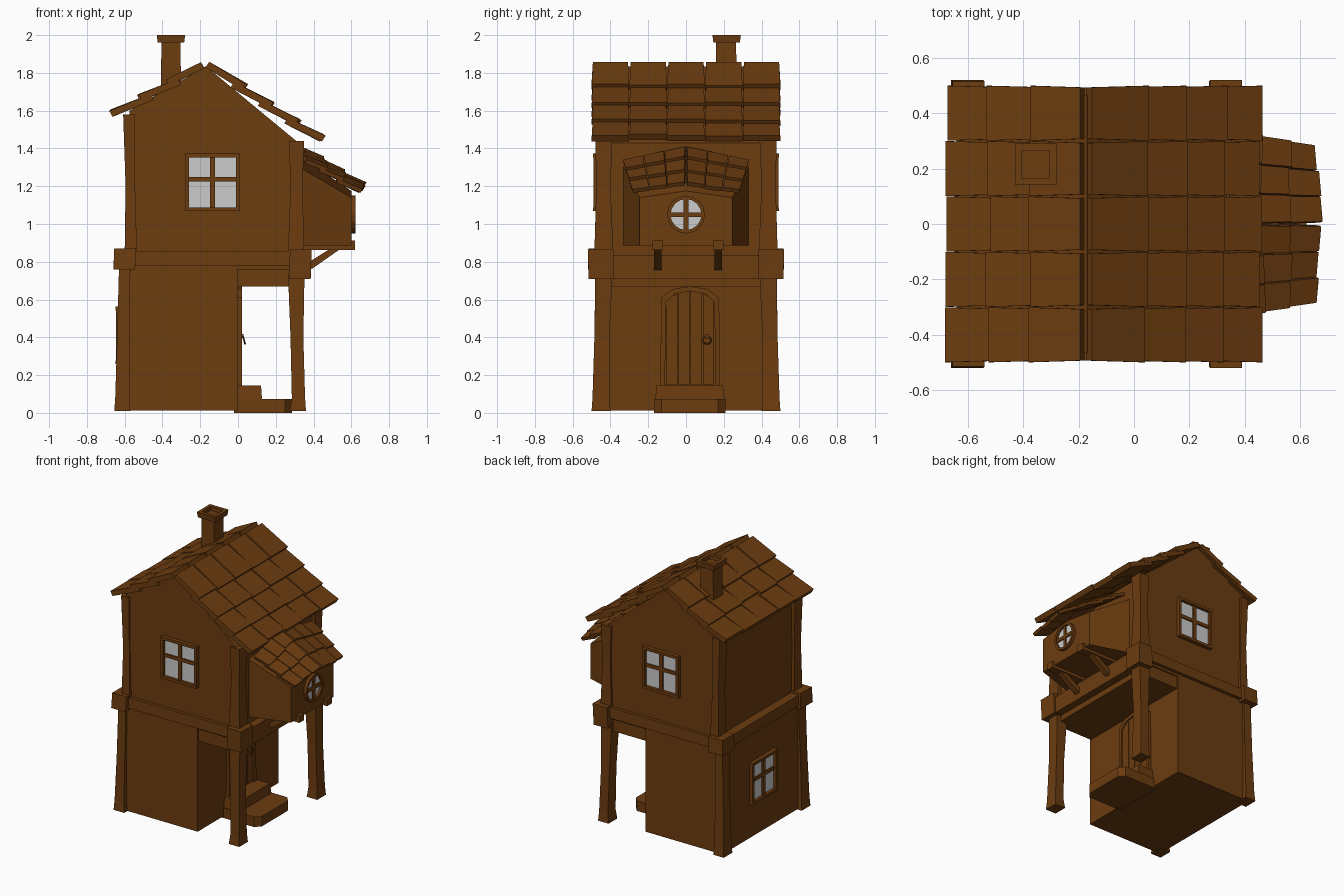
import bpy, bmesh, math, random
from mathutils import Vector

if "Cube" in bpy.data.objects:
    bpy.data.objects.remove(bpy.data.objects["Cube"])

random.seed(4)
brown = bpy.data.materials.new("brown_wood")
brown.diffuse_color = (0.15, 0.045, 0.005, 1)
brown.use_nodes = True
brown.node_tree.nodes["Principled BSDF"].inputs["Base Color"].default_value = brown.diffuse_color


def build(name, lofts, mat=brown):
    """One object from lofts; each loft is a list of rings, capped at both ends."""
    bm = bmesh.new()
    for rings in lofts:
        vs = [[bm.verts.new(p) for p in r] for r in rings]
        n = len(vs[0])
        for a, b in zip(vs, vs[1:]):
            for i in range(n):
                j = (i + 1) % n
                bm.faces.new((a[i], a[j], b[j], b[i]))
        bm.faces.new(vs[0])
        bm.faces.new(vs[-1][::-1])
    bmesh.ops.recalc_face_normals(bm, faces=bm.faces)
    me = bpy.data.meshes.new(name)
    bm.to_mesh(me)
    bm.free()
    if mat:
        me.materials.append(mat)
    ob = bpy.data.objects.new(name, me)
    bpy.context.collection.objects.link(ob)
    return ob


def rect(z, x0, x1, y0, y1):
    return [(x0, y0, z), (x1, y0, z), (x1, y1, z), (x0, y1, z)]


def box(x0, x1, y0, y1, z0, z1):
    return [rect(z0, x0, x1, y0, y1), rect(z1, x0, x1, y0, y1)]


def along_x(pts, x0, x1):
    return [[(x, y, z) for y, z in pts] for x in (x0, x1)]


# Walls: lower room, gabled upper floor, porch ceiling
build("lower_wall", [box(-0.62, 0.0, -0.465, 0.465, 0.012, 0.78)])
gable = [(-0.575, 0.76), (0.32, 0.76), (0.32, 1.43), (-0.17, 1.835), (-0.575, 1.6)]
build("upper_wall", [[[(x, y, z) for x, z in gable] for y in (-0.465, 0.465)]])
build("porch_ceiling", [box(-0.02, 0.32, -0.455, 0.455, 0.67, 0.77)])

# Corner posts and belt blocks, mirrored front to back
for side, s in (("front", -1), ("back", 1)):
    def post(name, *secs):
        build(f"{side}_{name}", [[rect(z, x0, x1, s * a, s * b) for z, x0, x1, a, b in secs]])
    post("left_lower_post", (0.01, -0.655, -0.57, 0.4, 0.5), (0.08, -0.65, -0.575, 0.405, 0.495),
         (0.4, -0.64, -0.575, 0.405, 0.485), (0.77, -0.63, -0.57, 0.395, 0.48))
    post("right_lower_post", (0.01, 0.275, 0.36, 0.4, 0.5), (0.08, 0.285, 0.355, 0.405, 0.495),
         (0.4, 0.278, 0.346, 0.405, 0.485), (0.73, 0.265, 0.352, 0.39, 0.48))
    post("left_upper_post", (0.85, -0.6, -0.535, 0.395, 0.485), (1.2, -0.595, -0.545, 0.4, 0.475),
         (1.58, -0.608, -0.545, 0.39, 0.48))
    post("right_upper_post", (0.85, 0.265, 0.35, 0.385, 0.485), (1.2, 0.278, 0.342, 0.4, 0.475),
         (1.44, 0.27, 0.35, 0.39, 0.48))
    post("left_belt_block", (0.76, -0.66, -0.545, 0.38, 0.52), (0.87, -0.655, -0.54, 0.385, 0.515))
    post("right_belt_block", (0.71, 0.27, 0.385, 0.38, 0.515), (0.865, 0.275, 0.39, 0.385, 0.52))
    post("belt_beam", (0.778, -0.56, 0.3, 0.44, 0.49), (0.855, -0.56, 0.3, 0.44, 0.488))
build("left_belt_beam", [box(-0.64, -0.55, -0.4, 0.4, 0.775, 0.855)])
build("right_belt_beam", [box(0.29, 0.375, -0.4, 0.4, 0.712, 0.835)])


# Main roof: five columns of overlapping tiles on each slope
def roof_slope(name, edges, slope, d):
    tiles = []
    nrm = Vector((d * slope, 0, 1)).normalized()

    def at(x, lift):
        return Vector((x, 0, 1.83 - slope * abs(x + 0.17))) + nrm * lift
    for c in range(5):
        yc = -0.4 + 0.2 * c
        for k in range(len(edges) - 1):
            xa = edges[k] - (d * 0.05 if k else 0)
            xb = edges[k + 1] + random.uniform(-0.008, 0.008)
            la = -0.018 if k else 0.0
            lb = 0.01 + random.uniform(-0.005, 0.005)
            rings = []
            for x, lift, hw in ((xa, la, 0.093), (xb, lb, 0.099)):
                p = at(x, lift)
                rings.append([p + nrm * t + Vector((0, yc + w * hw, 0))
                              for t, w in ((0, -1), (0, 1), (0.036, 1), (0.036, -1))])
            tiles.append(rings)
    build(name, tiles)


roof_slope("right_roof_tiles", (-0.172, 0.02, 0.165, 0.305, 0.43), 0.665, 1)
roof_slope("left_roof_tiles", (-0.178, -0.36, -0.505, -0.655), 0.55, -1)

# Chimney with a hollow cap
build("chimney_stack", [[rect(1.62, -0.41, -0.3, 0.155, 0.27), rect(1.97, -0.405, -0.305, 0.16, 0.265)]])
build("chimney_cap", [[rect(1.96, -0.425, -0.285, 0.145, 0.285), rect(2.0, -0.43, -0.28, 0.14, 0.29),
                       rect(2.0, -0.405, -0.305, 0.165, 0.265), rect(1.97, -0.405, -0.305, 0.165, 0.265)]])

# Bay: tapered body with a low gable, beams and braces under it
def bay_ring(x, w, z1, z2):
    return [(x, -w, 0.885), (x, w, 0.885), (x, w, z1), (x, 0, z2), (x, -w, z1)]


build("bay_body", [[bay_ring(0.31, 0.335, 1.31, 1.37), bay_ring(0.6, 0.245, 1.14, 1.175)]])
for side, y in (("front", -0.15), ("back", 0.17)):
    build(f"{side}_bay_beam", [box(0.32, 0.62, y - 0.028, y + 0.028, 0.862, 0.912)])
    prof = [(0.37, 0.755), (0.395, 0.765), (0.545, 0.87), (0.49, 0.87), (0.37, 0.795)]
    build(f"{side}_bay_brace", [[[(x, yy, z) for x, z in prof] for yy in (y - 0.02, y + 0.02)]])

# Bay roof: a tapered grid of small tiles on each side of its ridge
for side, s in (("front", -1), ("back", 1)):
    r0, r1 = Vector((0.33, 0, 1.4)), Vector((0.665, 0, 1.19))
    e0, e1 = Vector((0.36, s * 0.335, 1.33)), Vector((0.64, s * 0.28, 1.155))
    up = Vector((0.5, s * 0.2, 0.85)).normalized()

    def patch(u, v):
        return r0.lerp(r1, v).lerp(e0.lerp(e1, v), u)
    tiles = []
    for c in range(3):
        u0, u1 = c / 3 + 0.008, (c + 1) / 3 - 0.008
        for r in range(3):
            v0, v1 = max(0, r / 3 - 0.08), (r + 1) / 3 + random.uniform(-0.02, 0.02)
            rings = []
            for v, lift in ((v0, -0.01), (v1, 0.008 + random.uniform(0, 0.006))):
                a, b = patch(u0, v) + up * lift, patch(u1, v) + up * lift
                rings.append([a, b, b + up * 0.022, a + up * 0.022])
            tiles.append(rings)
    build(f"{side}_bay_roof_tiles", tiles)


# Square windows: f maps (across, up, outward) to the wall
def window(name, f):
    def piece(u0, u1, v0, v1, d):
        return [[f(u, v, w) for u, v in ((u0, v0), (u1, v0), (u1, v1), (u0, v1))] for w in (-0.01, d)]
    W, H, t = 0.145, 0.152, 0.02
    build(name + "_frame", [piece(-W, -W + t, -H, H, 0.026), piece(W - t, W, -H, H, 0.026),
                            piece(-W, W, H - t, H, 0.028), piece(-W, W, -H, -H + t, 0.028),
                            piece(-0.013, 0.013, -H, H, 0.018), piece(-W, W, 0.005, 0.03, 0.016)])
    build(name + "_pane", [piece(-W + 0.01, W - 0.01, -H + 0.01, H - 0.01, 0.006)], None)


window("front_window", lambda u, v, d: (-0.135 + u, -0.465 - d, 1.22 + v))
window("back_window", lambda u, v, d: (-0.135 + u, 0.465 + d, 1.22 + v))
window("left_window", lambda u, v, d: (-0.62 - d, 0.01 + u, 0.41 + v))

# Round bay window
def circle(x, r):
    return [(x, r * math.cos(i * math.pi / 8), 1.05 + r * math.sin(i * math.pi / 8)) for i in range(16)]


build("round_window_frame", [[circle(0.59, 0.1), circle(0.622, 0.1), circle(0.622, 0.082), circle(0.601, 0.082)],
                             box(0.59, 0.616, -0.012, 0.012, 0.965, 1.135),
                             box(0.59, 0.616, -0.085, 0.085, 1.038, 1.062)])
build("round_window_pane", [[circle(0.59, 0.085), circle(0.606, 0.085)]], None)

# Arched door: frame swept round the arch, planks, ring handle
def arch(w, top, z0):
    return [(-w, z0), (-w * 0.97, top - 0.06), (-w * 0.6, top - 0.015), (0, top),
            (w * 0.6, top - 0.015), (w * 0.97, top - 0.06), (w, z0)]


outer, inner = arch(0.158, 0.67, 0.145), arch(0.133, 0.645, 0.145)
yc = 0.022
build("door_frame", [[[(-0.01, yc + a, b), (0.022, yc + a, b), (0.022, yc + c, d), (-0.01, yc + c, d)]
                      for (a, b), (c, d) in zip(outer, inner)]])
planks = []
for i in range(4):
    a, b = -0.13 + i * 0.065 + 0.003, -0.13 + (i + 1) * 0.065 - 0.003
    za, zb = (0.648 - 3.2 * y * y for y in (a, b))
    planks.append(along_x([(yc + a, 0.15), (yc + b, 0.15), (yc + b, zb), (yc + a, za)], -0.01, 0.012))
build("door_planks", planks)
build("door_handle_plate", [box(0.01, 0.03, 0.1, 0.122, 0.395, 0.417)])
bpy.ops.mesh.primitive_torus_add(location=(0.032, 0.111, 0.385), rotation=(0, math.pi / 2 - 0.25, 0),
                                 major_radius=0.02, minor_radius=0.005, major_segments=10, minor_segments=5)
ring = bpy.context.object
ring.name = "door_handle_ring"
ring.data.materials.append(brown)

# Entrance steps
low = [(-0.02, -0.17), (0.25, -0.17), (0.285, -0.13), (0.285, 0.17), (0.25, 0.21), (-0.02, 0.21)]
build("lower_step", [[[(x, y, z) for x, y in low] for z in (0.0, 0.073)]])
build("upper_step", [[rect(0.06, -0.01, 0.128, -0.165, 0.205), rect(0.145, -0.01, 0.122, -0.155, 0.195)]])
